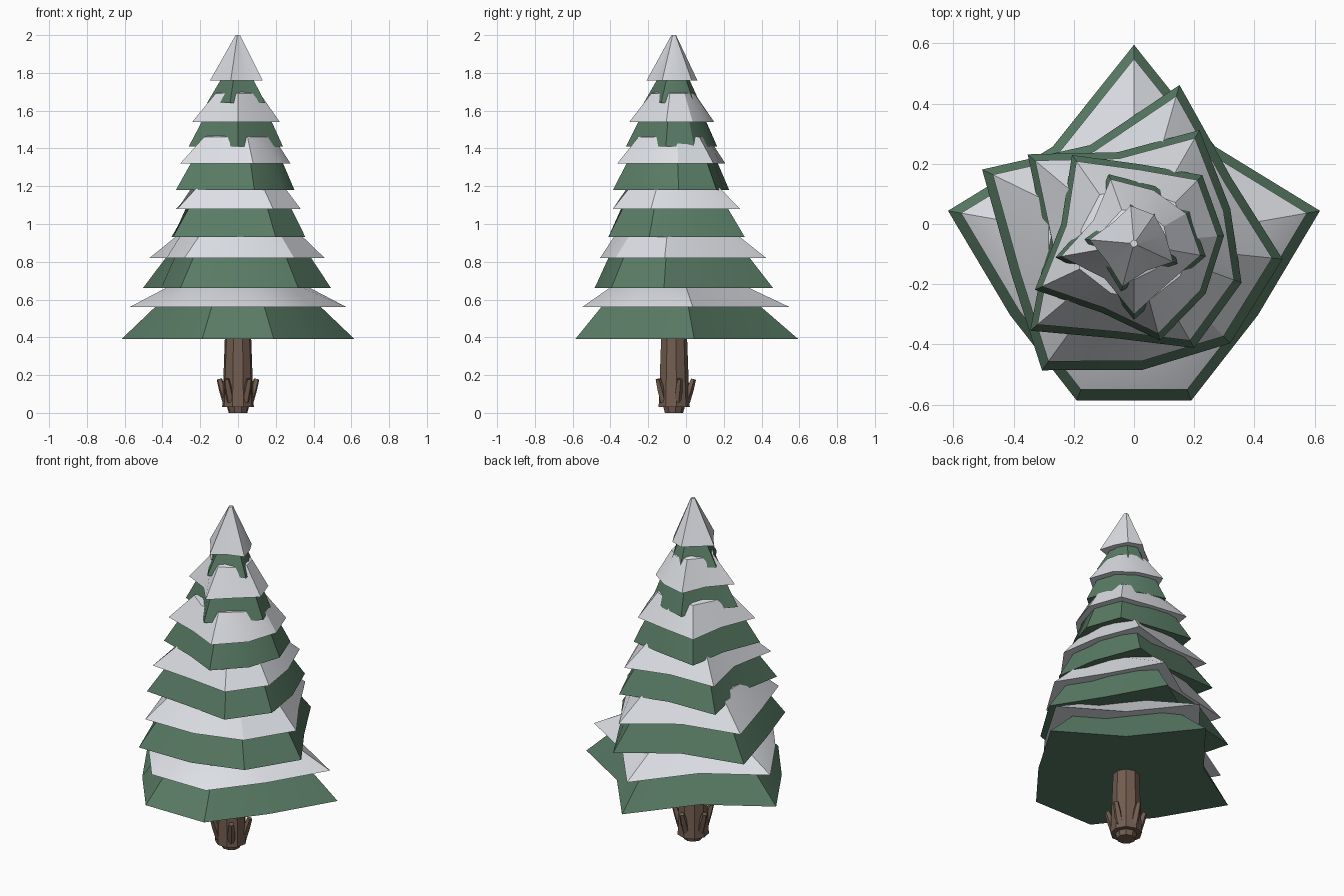
import bpy, bmesh, math
from mathutils import Vector, Matrix

cube = bpy.data.objects.get("Cube")
if cube:
    bpy.data.objects.remove(cube, do_unlink=True)

AXIS_Y = -0.065  # the tree axis sits slightly in front of the centre


def material(name, rgb):
    mat = bpy.data.materials.new(name)
    mat.use_nodes = True
    color = (*rgb, 1.0)
    mat.diffuse_color = color
    shader = next(n for n in mat.node_tree.nodes if n.type == 'BSDF_PRINCIPLED')
    shader.inputs["Base Color"].default_value = color
    shader.inputs["Roughness"].default_value = 0.9
    return mat


GREEN = material("needle_green", (0.10, 0.20, 0.13))
SNOW = material("snow_white", (0.72, 0.74, 0.78))
BARK = material("bark_brown", (0.17, 0.11, 0.08))


def ring(radii, z, start):
    """Evenly spaced points around the axis, running clockwise from start."""
    step = 2 * math.pi / len(radii)
    first = math.radians(start)
    return [Vector((r * math.cos(first - i * step), r * math.sin(first - i * step), z))
            for i, r in enumerate(radii)]


def loft(bm, rings, tip=0.0, matrix=Matrix()):
    """Skin a stack of rings, closing the bottom flat and the top with a fan."""
    loops = [[bm.verts.new(matrix @ p) for p in pts] for pts in rings]
    count = len(loops[0])
    for low, high in zip(loops, loops[1:]):
        for i in range(count):
            j = (i + 1) % count
            bm.faces.new((low[i], low[j], high[j], high[i]))
    bm.faces.new(loops[0])
    centre = sum(rings[-1], Vector()) / count + Vector((0, 0, tip))
    peak = bm.verts.new(matrix @ centre)
    for i in range(count):
        bm.faces.new((loops[-1][i], loops[-1][(i + 1) % count], peak))


def finish(bm, name, mat, smooth=True):
    bmesh.ops.recalc_face_normals(bm, faces=bm.faces)
    mesh = bpy.data.meshes.new(name)
    bm.to_mesh(mesh)
    bm.free()
    mesh.materials.append(mat)
    obj = bpy.data.objects.new(name, mesh)
    obj.location.y = AXIS_Y
    bpy.context.collection.objects.link(obj)
    if smooth:
        bpy.ops.object.select_all(action='DESELECT')
        obj.select_set(True)
        bpy.context.view_layer.objects.active = obj
        bpy.ops.object.shade_smooth_by_angle(angle=math.radians(30))
    return obj


def skirt(name, mat, radii, start, bottom, top, top_radius, tip):
    """A nine-cornered star skirt that rounds out toward its top."""
    mean = sum(radii) / len(radii)
    upper = [top_radius * (0.75 + 0.25 * r / mean) for r in radii]
    bm = bmesh.new()
    loft(bm, [ring(radii, bottom, start), ring(upper, top, start)], tip)
    finish(bm, name, mat)


# Branch tiers: start angle, green bottom, snow bottom, top, top radius, corner radii
TIERS = [
    (90, 0.39, 0.56, 0.70, 0.30, (.66, .42, .627, .475, .555, .555, .475, .627, .42)),
    (74, 0.66, 0.82, 0.97, 0.30, (.548, .39, .496, .46, .42, .52, .42, .561, .358)),
    (140, 0.93, 1.08, 1.22, 0.24, (.461, .308, .435, .34, .38, .40, .32, .45, .29)),
    (125, 1.18, 1.32, 1.46, 0.19, (.359, .264, .321, .30, .29, .333, .253, .363, .25)),
    (110, 1.41, 1.54, 1.69, 0.115, (.245, .203, .215, .242, .187, .253, .163, .265, .167)),
    (95, 1.64, 1.76, 1.80, 0.07, (.14, .13, .12, .16, .11, .165, .12, .165, .11)),
]
for n, (start, low, mid, top, top_r, radii) in enumerate(TIERS, 1):
    last = n == len(TIERS)
    skirt(f"branch_tier_{n}", GREEN, radii, start, low, top, top_r * 0.95, 0.03)
    snow = [r * (0.9 if last else 0.93) for r in radii]
    if last:
        skirt("snow_cap", SNOW, snow, start, mid, 2.0, 0.012, 0.0)
    else:
        skirt(f"snow_tier_{n}", SNOW, snow, start, mid, top, top_r, 0.05)

# Trunk with a narrow chipped foot
bm = bmesh.new()
profile = [(0.05, 0.0), (0.058, 0.03), (0.085, 0.03), (0.078, 0.2), (0.07, 0.42)]
loft(bm, [ring([r] * 9, z, 90) for r, z in profile])
finish(bm, "trunk", BARK, smooth=False)

# Short broken twigs leaning out around the trunk base
bm = bmesh.new()
for i in range(5):
    lean = (Matrix.Rotation(math.radians(90 + 72 * i), 4, 'Z')
            @ Matrix.Translation((0.065, 0, 0.06))
            @ Matrix.Rotation(math.radians(18), 4, 'Y'))
    loft(bm, [ring([r] * 5, z, 0) for r, z in [(0.022, 0), (0.02, 0.07), (0.015, 0.125)]],
         0.0, lean)
finish(bm, "trunk_twigs", BARK, smooth=False)
